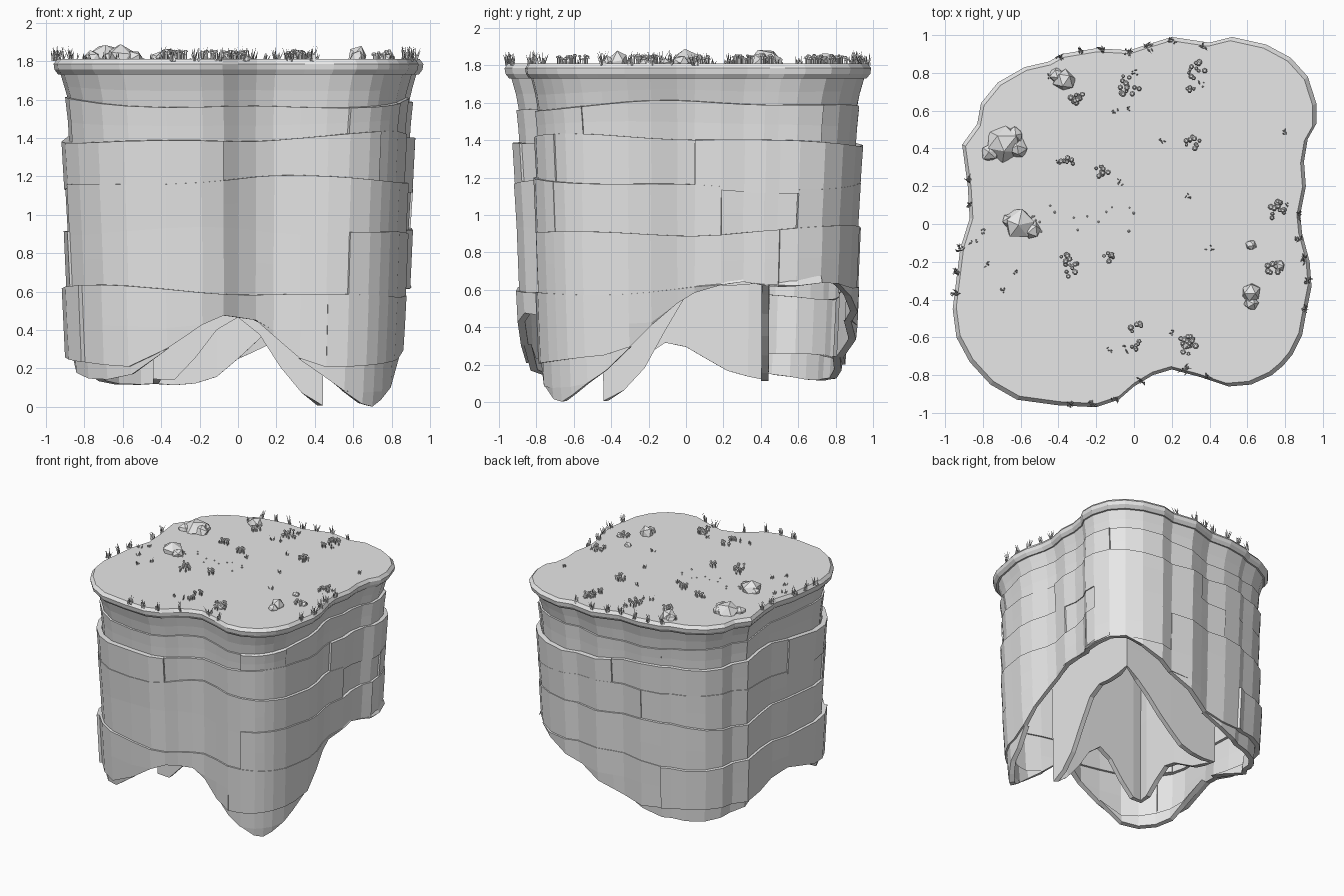
import bpy, bmesh, math, random
from mathutils import Vector, Matrix

random.seed(7)
cube = bpy.data.objects.get("Cube")
if cube:
    bpy.data.objects.remove(cube, do_unlink=True)

stone = bpy.data.materials.new("pale_grey")
stone.use_nodes = True
stone.diffuse_color = (0.8, 0.8, 0.8, 1)
stone.node_tree.nodes["Principled BSDF"].inputs["Base Color"].default_value = (0.8, 0.8, 0.8, 1)

TOP = 1.81

# Plan outline, counter-clockwise
OUTLINE = [(.5, -.86), (.62, -.85), (.73, -.8), (.79, -.75), (.84, -.69), (.89, -.59),
           (.91, -.48), (.94, -.33), (.93, -.2), (.89, -.05), (.88, .05), (.91, .2),
           (.9, .33), (.92, .45), (.965, .53), (.965, .64), (.92, .78), (.83, .88), (.7, .95),
           (.52, .99), (.4, .96), (.2, .99), (.07, .95), (-.02, .92), (-.2, .93),
           (-.38, .9), (-.45, .86), (-.58, .83), (-.72, .75), (-.81, .64), (-.83, .53),
           (-.91, .42), (-.88, .2), (-.87, .03), (-.92, -.13), (-.96, -.45), (-.94, -.6),
           (-.87, -.73), (-.76, -.85), (-.62, -.93), (-.4, -.96), (-.2, -.97),
           (-.08, -.93), (0, -.86), (.1, -.8), (.2, -.77), (.35, -.81)]
COUNT = len(OUTLINE)

# Ragged bottom edge: angle in degrees, height
HEM = [(-154, .25), (-145, .15), (-126, .14), (-113, .3), (-97, .48), (-82, .45), (-72, .33),
       (-63, .2), (-49, .02), (-43, 0), (-38, .05), (-25, .2), (-13, .4), (0, .57), (18, .65),
       (30, .61), (45, .65), (75, .36), (90, .25), (108, .13), (130, .11), (150, .15),
       (168, .24), (190, .34), (206, .25)]

# Wall taper: height, scale of the outline
TAPER = [(0, .92), (.6, .925), (1.5, .925), (1.6, .93), (1.76, .965)]


def lerp_table(table, t):
    if t <= table[0][0]:
        return table[0][1]
    for (a, u), (b, v) in zip(table, table[1:]):
        if t <= b:
            return u + (v - u) * (t - a) / (b - a)
    return table[-1][1]


def hem_height(x, y):
    a = math.degrees(math.atan2(y, x))
    return lerp_table(HEM, a + 360 if a < -154 else a)


def finish(name, bm):
    mesh = bpy.data.meshes.new(name)
    bm.to_mesh(mesh)
    bm.free()
    mesh.materials.append(stone)
    obj = bpy.data.objects.new(name, mesh)
    bpy.context.collection.objects.link(obj)
    return obj


# Ground slab with a bevelled lip
bm = bmesh.new()
rings = []
for z, s in [(1.73, .975), (1.755, .995), (1.785, 1), (TOP, .98)]:
    rings.append([bm.verts.new((x * s, y * s, z)) for x, y in OUTLINE])
for low, high in zip(rings, rings[1:]):
    for i in range(COUNT):
        j = (i + 1) % COUNT
        bm.faces.new((low[i], low[j], high[j], high[i]))
bm.faces.new(rings[-1])
bm.faces.new(rings[0][::-1])
finish("ground_slab", bm)


# Rock walls: overlapping panels of each stratum, open underneath
def wavy(z, x, y, phase):
    a = math.atan2(y, x)
    return z + .025 * math.sin(2 * a + phase) + .012 * math.sin(5 * a + 2 * phase)


def wall_panel(bm, points, low, high, phase, push):
    previous = None
    for x, y in points:
        hem = hem_height(x, y)
        z0 = wavy(low, x, y, phase + 1.3) - .02
        z1 = high if high > 1.7 else wavy(high, x, y, phase)
        column = []
        for t in (0, .5, 1):
            z = max(z0 + (z1 - z0) * t, hem)
            s = lerp_table(TAPER, z) + push + .015 * t
            column.append((x * s, y * s, z))
        if previous:
            for r in range(2):
                corners = [previous[r], column[r], column[r + 1], previous[r + 1]]
                if previous[r][2] == previous[r + 1][2]:
                    corners.pop()
                if column[r][2] == column[r + 1][2]:
                    corners.pop(1)
                if len(corners) > 2:
                    bm.faces.new([bm.verts.new(p) for p in corners])
        previous = column


def finish_wall(name, bm):
    bmesh.ops.remove_doubles(bm, verts=bm.verts, dist=.0005)
    shell = finish(name, bm).modifiers.new("thickness", 'SOLIDIFY')
    shell.thickness = .04
    shell.offset = -1


LEVELS = [1.75, 1.58, 1.4, 1.17, .92, .6, .25, -.1]
for level, (high, low) in enumerate(zip(LEVELS, LEVELS[1:])):
    bm = bmesh.new()
    start, end = level * 5, level * 5 + COUNT
    while start < end:
        length = min(random.randint(8, 14), end - start)
        push = random.uniform(-.012, .018)
        if level == 0:
            push = -.01
        if low < 0:
            push = -.035
        points = [OUTLINE[(start + k) % COUNT] for k in range(length + 1)]
        wall_panel(bm, points, low, high, level * 1.3, push)
        start += length
    finish_wall("rock_stratum_%d" % (level + 1), bm)

# Square inner core with the same ragged bottom edge
side = [(.48, -.48 + .12 * k) for k in range(8)]
square = []
for _ in range(4):
    square += side
    side = [(-y, x) for x, y in side]
bm = bmesh.new()
wall_panel(bm, square + square[:1], -.1, 1.75, 0, 0)
finish_wall("inner_core", bm)


# Faceted boulders: x, y, radius, height above ground
bm = bmesh.new()
for x, y, r, h in [(-.69, .43, .095, .08), (-.76, .38, .05, .045), (-.62, .4, .055, .06),
                   (-.63, .47, .045, .05), (-.61, 0, .08, .075), (-.54, -.03, .045, .045),
                   (-.66, .02, .04, .04), (.62, -.36, .05, .07), (.62, -.42, .04, .045),
                   (-.37, .76, .055, .06), (-.41, .79, .04, .04), (.62, -.11, .028, .03),
                   (.77, -.22, .03, .03), (.28, -.63, .035, .035)]:
    spin = Matrix.Rotation(random.random() * 6, 4, 'Z') @ Matrix.Rotation(random.random() * 6, 4, 'X')
    place = Matrix.Translation((x, y, TOP)) @ Matrix.Diagonal((r, r, h, 1)) @ spin
    made = bmesh.ops.create_icosphere(bm, subdivisions=1, radius=1.05, matrix=place)
    for v in made["verts"]:
        v.co.x += random.uniform(-.12, .12) * r
        v.co.y += random.uniform(-.12, .12) * r
finish("boulders", bm)

# Mushroom clusters: x, y, how many, spread
bm = bmesh.new()
for x, y, many, spread in [(-.03, .73, 14, .06), (.33, .81, 12, .05), (-.3, .66, 12, .04),
                           (.31, .43, 10, .04), (-.35, .32, 8, .04), (-.17, .29, 9, .04),
                           (.76, .07, 14, .05), (-.35, -.22, 14, .06), (-.13, -.17, 7, .03),
                           (.28, -.64, 14, .05), (.02, -.64, 7, .04), (.74, -.24, 8, .04),
                           (.01, -.55, 5, .03), (.29, .71, 4, .03)]:
    for _ in range(many):
        a, d = random.random() * math.tau, spread * math.sqrt(random.random())
        r, h = random.uniform(.009, .016), random.uniform(.02, .045)
        spot = Vector((x + d * math.cos(a), y + d * math.sin(a), TOP))
        bmesh.ops.create_cone(bm, cap_ends=True, segments=5, radius1=r * .4, radius2=r * .4,
                              depth=h, matrix=Matrix.Translation(spot + Vector((0, 0, h / 2))))
        bmesh.ops.create_cone(bm, cap_ends=True, segments=7, radius1=r, radius2=r * .5,
                              depth=.01, matrix=Matrix.Translation(spot + Vector((0, 0, h))))
finish("mushrooms", bm)

# Scattered pebbles
bm = bmesh.new()
for _ in range(16):
    place = Matrix.Translation((random.uniform(-.55, 0), random.uniform(-.06, .1), TOP))
    bmesh.ops.create_icosphere(bm, subdivisions=1, radius=random.uniform(.004, .009), matrix=place)
finish("pebbles", bm)


# Grass tufts of thin leaning blades
def tuft(bm, x, y, blades, height):
    for _ in range(blades):
        h = height * random.uniform(.5, 1)
        lean = Matrix.Rotation(random.uniform(.05, .5), 4, 'X')
        turn = Matrix.Rotation(random.random() * math.tau, 4, 'Z')
        spot = Matrix.Translation((x + random.uniform(-.015, .015),
                                   y + random.uniform(-.015, .015), TOP - .01))
        lift = Matrix.Translation((0, 0, h / 2))
        bmesh.ops.create_cone(bm, cap_ends=True, segments=3, radius1=.006, radius2=0,
                              depth=h, matrix=spot @ turn @ lean @ lift)


bm = bmesh.new()
for x, y in [(-.4, .89), (-.28, .92), (-.16, .92), (-.03, .91), (.08, .94), (.2, .97), (.36, .95),
             (-.88, .23), (-.87, .1), (-.92, -.13), (-.94, -.25), (-.95, -.37), (.87, .05),
             (.87, -.07), (.91, -.19), (.92, -.3), (.9, -.44), (-.34, -.95), (-.22, -.95),
             (-.1, -.93), (.04, -.83), (.27, -.77), (.39, -.81)]:
    tuft(bm, x, y, 9, .085)
finish("edge_grass", bm)

bm = bmesh.new()
for x, y in [(.4, -.13), (.29, .14), (-.07, .22), (.8, .48), (-.78, -.21), (-.7, -.35),
             (-.63, -.25), (-.1, .6), (-.02, .61), (.14, .44), (-.8, -.04), (-.85, -.09),
             (-.13, -.67), (-.05, -.66), (0, .8), (-.45, .78), (.36, .74), (.2, -.58),
             (.81, .1), (-.4, .33)]:
    tuft(bm, x, y, 5, .055)
finish("meadow_grass", bm)
